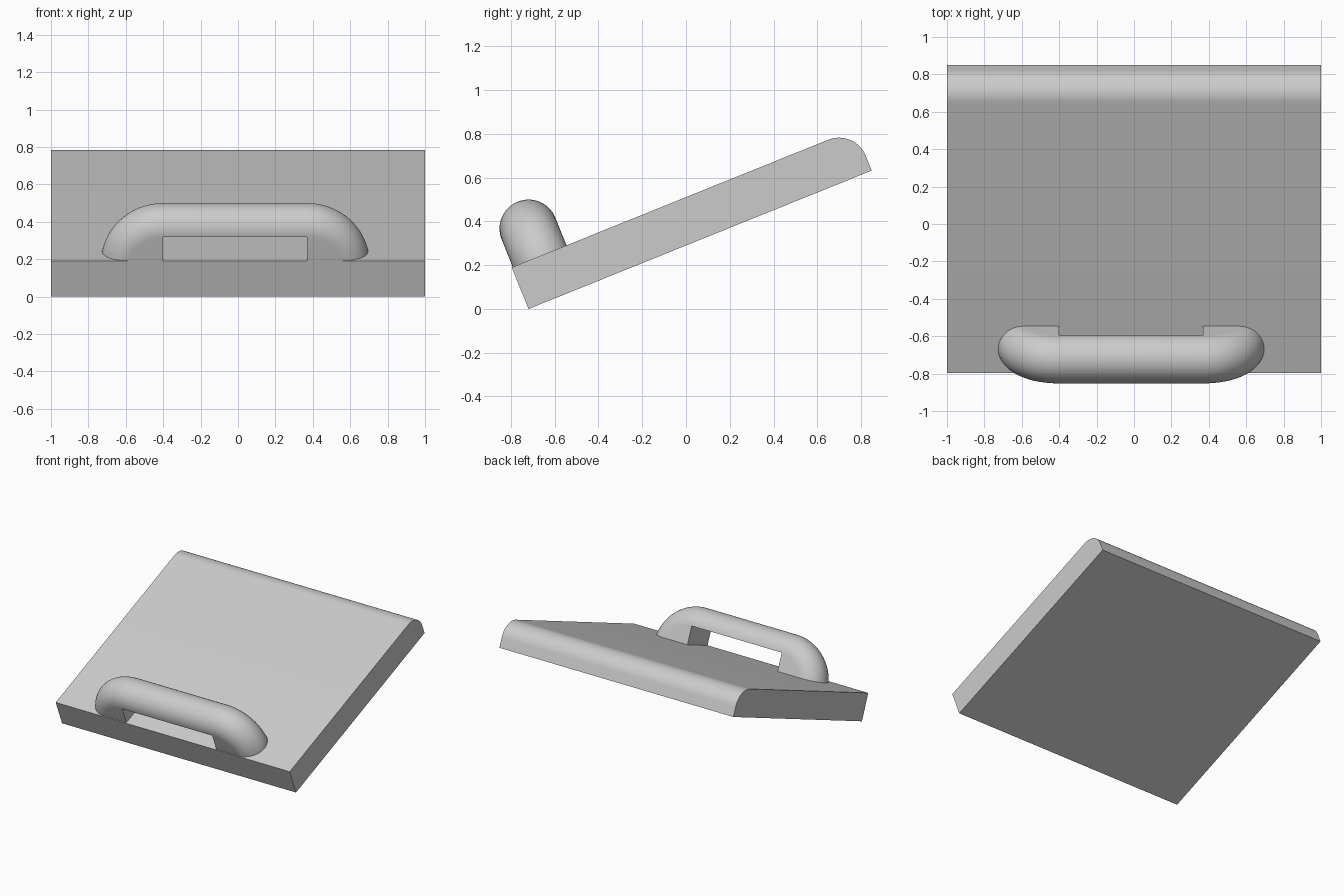
import bpy, bmesh, math

cube = bpy.data.objects.get("Cube")
if cube:
    bpy.data.objects.remove(cube, do_unlink=True)

TILT = math.atan2(0.633, 1.57)
LENGTH, THICK, ROUND = 1.692, 0.205, 0.132

grey = bpy.data.materials.new("plain grey")
grey.use_nodes = True
grey.diffuse_color = (0.6, 0.6, 0.6, 1)
grey.node_tree.nodes["Principled BSDF"].inputs["Base Color"].default_value = (0.6, 0.6, 0.6, 1)


def finish(name, bm):
    """Turn a bmesh built in the slab's own frame into a tilted object."""
    bmesh.ops.recalc_face_normals(bm, faces=bm.faces[:])
    mesh = bpy.data.meshes.new(name)
    bm.to_mesh(mesh)
    bm.free()
    mesh.materials.append(grey)
    obj = bpy.data.objects.new(name, mesh)
    bpy.context.collection.objects.link(obj)
    obj.location = (0, -0.72, 0)
    obj.rotation_euler = (TILT, 0, 0)
    bpy.ops.object.select_all(action='DESELECT')
    obj.select_set(True)
    bpy.context.view_layer.objects.active = obj
    bpy.ops.object.shade_smooth_by_angle(angle=math.radians(30))
    return obj


# Slab: side profile with one rounded upper edge, extruded across the width
profile = [(0, THICK), (0, 0), (LENGTH, 0)]
for i in range(21):
    a = math.pi / 2 * i / 20
    profile.append((LENGTH - ROUND + ROUND * math.cos(a),
                    THICK - ROUND + ROUND * math.sin(a)))
bm = bmesh.new()
side = bm.faces.new([bm.verts.new((-1, u, v)) for u, v in profile])
ext = bmesh.ops.extrude_face_region(bm, geom=[side])
new_verts = [g for g in ext["geom"] if isinstance(g, bmesh.types.BMVert)]
bmesh.ops.translate(bm, verts=new_verts, vec=(2, 0, 0))
finish("slab", bm)

# Handle: half-round section swept up one leg, across, and down the other
MID_X, MID_U, PIVOT_V = -0.015, 0.1375, 0.141
HALF_GAP, BEND, R = 0.385, 0.2, 0.1325
STEPS, SEG = 20, 28
bm = bmesh.new()


def ring(sign, angle):
    pts = []
    for j in range(SEG + 1):
        t = math.pi * j / SEG
        d = BEND + R * math.sin(t)
        pts.append(bm.verts.new((MID_X + sign * (HALF_GAP + d * math.cos(angle)),
                                 MID_U - R * math.cos(t),
                                 PIVOT_V + d * math.sin(angle))))
    return pts


angles = [math.pi / 2 * i / STEPS for i in range(STEPS + 1)]
legs = {s: [ring(s, a) for a in angles] for s in (-1, 1)}
path = legs[-1] + legs[1][::-1]
for a, b in zip(path, path[1:]):
    for j in range(SEG):
        bm.faces.new((a[j], a[j + 1], b[j + 1], b[j]))

# Flat leg sides, inner walls and hidden feet
for s, rings in legs.items():
    front, back = [bm.verts.new((MID_X + s * HALF_GAP, MID_U + k * R, PIVOT_V))
                   for k in (-1, 1)]
    bm.faces.new([r[0] for r in rings] + [front])
    bm.faces.new([r[-1] for r in rings] + [back])
    bm.faces.new((front, back, rings[-1][-1], rings[-1][0]))
    bm.faces.new(rings[0] + [back, front])

# Flat underside of the grip
left, right = legs[-1][-1], legs[1][-1]
bm.faces.new((left[0], left[-1], right[-1], right[0]))
finish("handle", bm)
